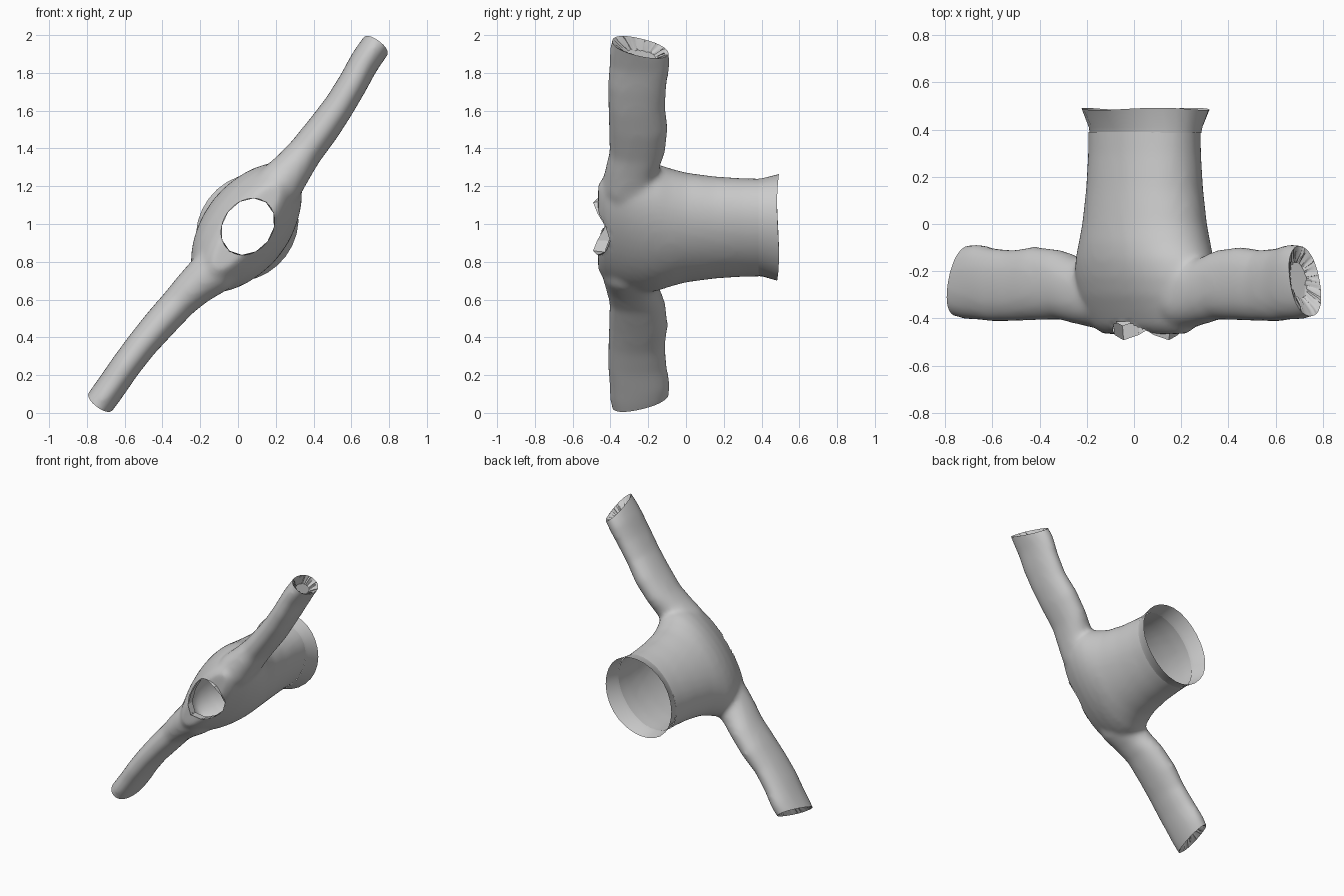
import bpy, bmesh, math, random
from mathutils import Vector

if "Cube" in bpy.data.objects:
    bpy.data.objects.remove(bpy.data.objects["Cube"])

random.seed(4)


def world(u, y, v):
    # u runs along the sleeves, y down the torso, v through the chest
    return Vector((0.6 * u - 0.8 * v, y, 1 + 0.8 * u + 0.6 * v))


def ring(bm, place, n):
    return [bm.verts.new(place(2 * math.pi * i / n)) for i in range(n)]


def bridge(bm, rings, caps=False):
    n = len(rings[0])
    for a, b in zip(rings, rings[1:]):
        for i in range(n):
            j = (i + 1) % n
            bm.faces.new((a[i], a[j], b[j], b[i]))
    if caps:
        bm.faces.new(rings[0][::-1])
        bm.faces.new(rings[-1])


def make(name, bm):
    me = bpy.data.meshes.new(name)
    bm.to_mesh(me)
    bm.free()
    ob = bpy.data.objects.new(name, me)
    bpy.context.collection.objects.link(ob)
    return ob


def smooth(ob, deg):
    bpy.ops.object.select_all(action='DESELECT')
    ob.select_set(True)
    bpy.context.view_layer.objects.active = ob
    bpy.ops.object.shade_smooth_by_angle(angle=math.radians(deg))


# Torso volume, wide at the armpits and thin at the shoulders: y, half width, half depth
TORSO = [(0.46, .282, .208), (0.3, .286, .208), (0.15, .297, .215), (0, .322, .225),
         (-.08, .35, .23), (-.15, .385, .226), (-.22, .40, .212), (-.30, .395, .185),
         (-.37, .375, .15), (-.43, .335, .118), (-.465, .28, .08)]
bm = bmesh.new()
rings = [ring(bm, lambda t: Vector((.012 + a * math.cos(t), y, -.047 + b * math.sin(t))), 40)
         for y, a, b in TORSO]
bridge(bm, rings, True)

# Sleeve volumes: u, v on right, v on left, y centre, half thickness, half height
SLEEVE = [(.15, -.05, -.05, -.29, .13, .13), (.30, -.05, -.045, -.30, .125, .145),
          (.42, -.055, -.015, -.282, .104, .142), (.52, -.056, 0, -.258, .092, .148),
          (.68, -.058, .015, -.252, .088, .158), (.82, -.054, .024, -.262, .082, .152),
          (.96, -.04, .025, -.258, .08, .158), (1.08, -.022, .02, -.245, .08, .162),
          (1.16, -.018, .018, -.247, .08, .157), (1.3, -.015, .018, -.268, .076, .115)]
for s in (1, -1):
    rings = []
    for u, vr, vl, yc, hv, hy in SLEEVE:
        v = vr if s > 0 else vl
        rings.append(ring(bm, lambda t: Vector((s * u, yc + hy * math.copysign(abs(math.cos(t)) ** .85, math.cos(t)),
                                                v + hv * math.sin(t))), 24))
    bridge(bm, rings, True)
bmesh.ops.recalc_face_normals(bm, faces=bm.faces)

# Fuse torso and sleeves into one cloth surface
body = make("sweater_body", bm)
mod = body.modifiers.new("fuse", 'REMESH')
mod.mode = 'VOXEL'
mod.voxel_size = 0.016
dg = bpy.context.evaluated_depsgraph_get()
bm = bmesh.new()
bm.from_mesh(bpy.data.meshes.new_from_object(body.evaluated_get(dg)))
body.modifiers.clear()
for _ in range(6):
    bmesh.ops.smooth_vert(bm, verts=bm.verts, factor=.5, use_axis_x=True, use_axis_y=True, use_axis_z=True)


def cut(co, no):
    geom = bm.verts[:] + bm.edges[:] + bm.faces[:]
    res = bmesh.ops.bisect_plane(bm, geom=geom, plane_co=co, plane_no=no, clear_outer=True)
    return [e for e in res['geom_cut'] if isinstance(e, bmesh.types.BMEdge)]


# Open hem end
cut((0, .39, 0), (0, 1, 0))

# Slanted cuffs with the cloth crumpled inward
for s in (1, -1):
    edges = cut((s * 1.182, -.24, 0), (s, .27, 0))
    for inset, scale in ((.012, .86), (.04, .6)):
        res = bmesh.ops.extrude_edge_only(bm, edges=edges)['geom']
        vs = [g for g in res if isinstance(g, bmesh.types.BMVert)]
        edges = [g for g in res if isinstance(g, bmesh.types.BMEdge) and g.is_boundary]
        mid = sum((w.co for w in vs), Vector()) / len(vs)
        for w in vs:
            w.co = mid + (w.co - mid) * scale
            w.co.x -= s * (inset + random.uniform(-.008, .008))
    bmesh.ops.holes_fill(bm, edges=edges, sides=0)

# Neck opening, with its edge pulled onto a clean oval
NU, NV, NA, NB = .02, -.05, .16, .13


def neck_r(co):
    return math.hypot((co.x - NU) / NA, (co.z - NV) / NB)


bmesh.ops.delete(bm, geom=[f for f in bm.faces if f.calc_center_median().y < -.25
                           and neck_r(f.calc_center_median()) < 1], context='FACES')
for w in bm.verts:
    if w.is_boundary and w.co.y < -.25 and abs(w.co.x) < .3:
        r = neck_r(w.co)
        w.co.x = NU + (w.co.x - NU) / r
        w.co.z = NV + (w.co.z - NV) / r

for w in bm.verts:
    w.co = world(*w.co)
bmesh.ops.recalc_face_normals(bm, faces=bm.faces)
bm.to_mesh(body.data)
bm.free()
smooth(body, 40)

# Flared hem band
bm = bmesh.new()
HEM = [(.385, .283, .207), (.41, .285, .214), (.487, .298, .255)]
rings = [ring(bm, lambda t: world(.015 + a * math.cos(t), y + .005 * math.sin(3 * t) * (y > .45),
                                  -.05 + b * math.sin(t)), 28) for y, a, b in HEM]
bridge(bm, rings)
smooth(make("hem_band", bm), 25)

# Faceted collar: high at the shoulders, dipped front and back
bm = bmesh.new()
rings = [ring(bm, lambda t: world(NU + k * NA * math.cos(t), y - .045 * math.cos(2 * t),
                                  NV + k * NB * math.sin(t)), 12)
         for y, k in ((-.385, 1.05), (-.447, 1.0))]
bridge(bm, rings)
make("collar", bm)
